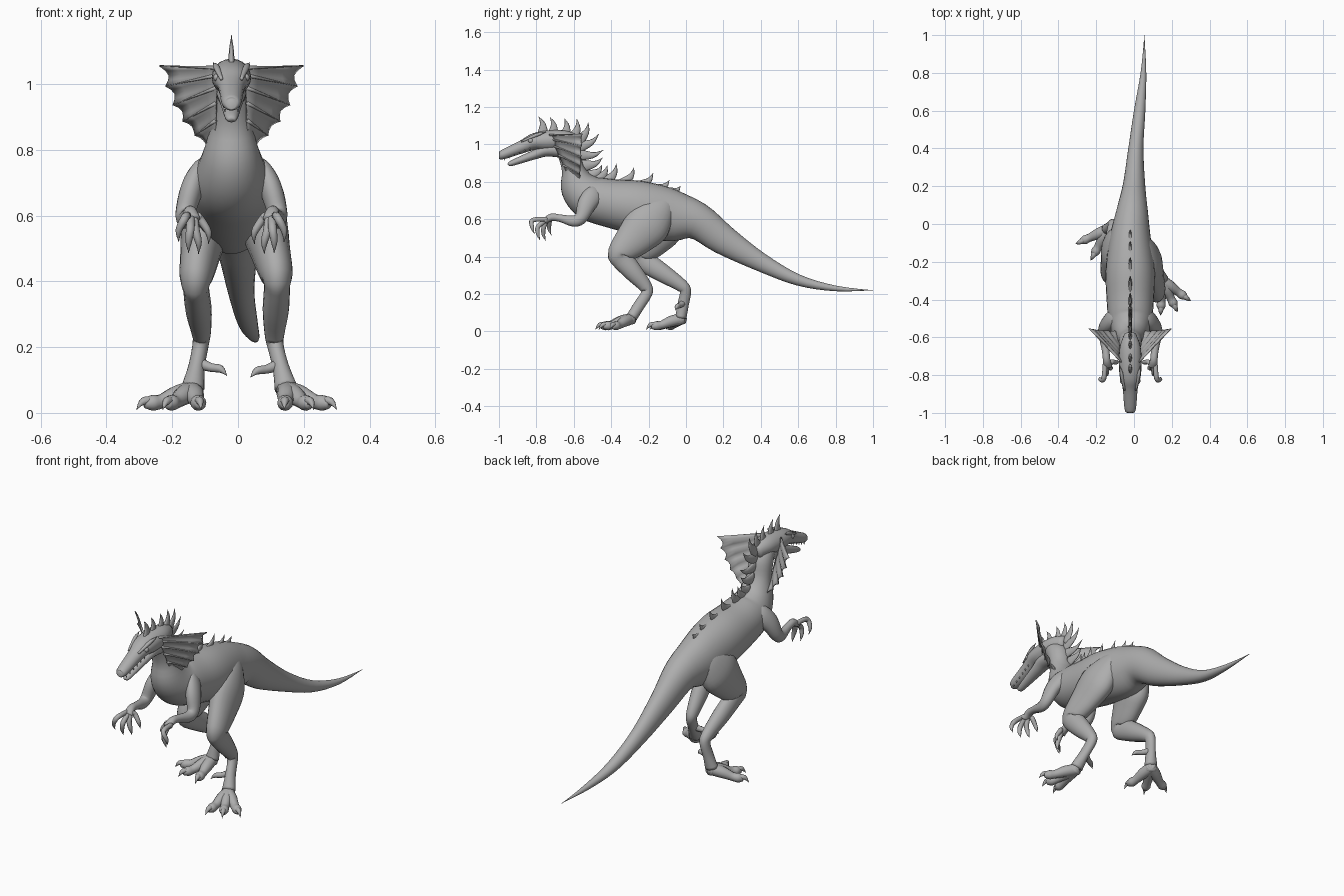
import bpy, bmesh, math
from mathutils import Vector

cube = bpy.data.objects.get("Cube")
if cube:
    bpy.data.objects.remove(cube, do_unlink=True)

MID = -.02  # the body leans slightly off centre


def make_material(name, value):
    mat = bpy.data.materials.new(name)
    mat.use_nodes = True
    colour = (value, value, value, 1)
    mat.diffuse_color = colour
    bsdf = next(n for n in mat.node_tree.nodes if n.type == 'BSDF_PRINCIPLED')
    bsdf.inputs["Base Color"].default_value = colour
    bsdf.inputs["Roughness"].default_value = .7
    return mat


SKIN = make_material("grey_skin", .42)


def finish(name, bm):
    bmesh.ops.recalc_face_normals(bm, faces=bm.faces)
    mesh = bpy.data.meshes.new(name)
    bm.to_mesh(mesh)
    bm.free()
    for poly in mesh.polygons:
        poly.use_smooth = True
    mesh.materials.append(SKIN)
    obj = bpy.data.objects.new(name, mesh)
    bpy.context.collection.objects.link(obj)
    return obj


def resample(sections, steps):
    """Catmull-Rom through every value of the sections."""
    rows, out = [Vector(s) for s in sections], []
    for i in range(len(rows) - 1):
        before, start, end = rows[max(i - 1, 0)], rows[i], rows[i + 1]
        after = rows[min(i + 2, len(rows) - 1)]
        leave, arrive = (end - before) / 2, (after - start) / 2
        for j in range(steps):
            t = j / steps
            ease = t * t * (3 - 2 * t)
            out.append(start.lerp(end, ease) + leave * t * (1 - t) ** 2 - arrive * t * t * (1 - t))
    return out + [rows[-1]]


def loft(name, sections, sides=16, steps=4, axis=(1, 0, 0)):
    """Elliptical tube; each section is x, y, z, half width, half height."""
    rows = resample(sections, steps)
    points = [Vector(row[:3]) for row in rows]
    bm = bmesh.new()
    rings = []
    for i, (point, row) in enumerate(zip(points, rows)):
        tangent = (points[min(i + 1, len(points) - 1)] - points[max(i - 1, 0)]).normalized()
        side = Vector(axis)
        side = (side - tangent * side.dot(tangent)).normalized()
        up = tangent.cross(side)
        width, height = (max(r, .001) for r in row[3:])
        angles = [math.tau * k / sides for k in range(sides)]
        rings.append([bm.verts.new(point + side * width * math.cos(a) + up * height * math.sin(a))
                      for a in angles])
    for a, b in zip(rings, rings[1:]):
        for k in range(sides):
            n = (k + 1) % sides
            bm.faces.new((a[k], a[n], b[n], b[k]))
    bm.faces.new(rings[0])
    bm.faces.new(rings[-1])
    return finish(name, bm)


def ball(name, centre, scale):
    bm = bmesh.new()
    bmesh.ops.create_uvsphere(bm, u_segments=16, v_segments=10, radius=1)
    for v in bm.verts:
        v.co = Vector(centre) + Vector(c * s for c, s in zip(v.co, scale))
    return finish(name, bm)


# Tail, torso and neck in one sweep
loft("tail_torso_and_neck", [
    (.055, 1, .22, 0, 0), (.05, .8, .23, .015, .015), (.03, .6, .275, .03, .03),
    (.01, .4, .37, .04, .05), (0, .2, .49, .06, .08), (-.01, .06, .59, .085, .1),
    (MID, -.08, .62, .11, .14), (MID, -.25, .66, .13, .145), (MID, -.4, .685, .125, .13),
    (MID, -.51, .715, .115, .12), (MID, -.575, .78, .09, .1), (MID, -.605, .87, .065, .06),
    (MID, -.63, .96, .06, .06), (MID, -.67, 1.01, .05, .05)], sides=28)

# Head and open jaw
loft("head", [
    (MID, -.58, 1.015, .03, .035), (MID, -.65, 1.025, .055, .05), (MID, -.74, 1.02, .06, .055),
    (MID, -.81, 1.015, .055, .045), (MID, -.87, .99, .04, .035), (MID, -.98, .945, .03, .025),
    (MID, -1, .94, .015, .015)], sides=20)
loft("lower_jaw", [
    (MID, -.64, .97, .045, .045), (MID, -.74, .97, .045, .035), (MID, -.81, .945, .035, .025),
    (MID, -.93, .9, .02, .015), (MID, -.95, .89, .01, .005)])

for s, hand in ((1, "left"), (-1, "right")):
    def at(dx, *rest):
        return (MID + s * dx, *rest)

    # Eyes, brows and teeth
    ball(hand + "_eye", at(.045, -.83, 1.02), (.01, .014, .012))
    loft(hand + "_brow", [at(.03, -.88, 1.015, .005, .005), at(.045, -.8, 1.05, .01, .01),
                          at(.055, -.75, 1.065, 0, 0)], sides=8)
    for i in range(6):
        gum = Vector(at(.02, -.97, .925)) + Vector((s * .003, .027, .011)) * i
        tip = gum - Vector((0, 0, .01))
        loft(f"{hand}_tooth_{i}", [(*gum, .004, .004), (*tip, 0, 0)], sides=6, steps=1)

    # Pleated neck frill: ribs reach the rim, webs sag between them
    ribs, webs = 6, 4
    top, low = Vector(at(.045, -.73, 1.05)), Vector(at(.05, -.63, .83))
    hinge, rim = [], []
    for i in range(ribs):
        t = i / (ribs - 1)
        bulge = .02 * math.sin(math.pi * t)
        hinge.append(top.lerp(low, t ** 1.4))
        rim.append(Vector(at(.22 - .15 * t + bulge, -.555 - .02 * t, 1.055 - .25 * t - bulge)))
    bm = bmesh.new()
    columns = []
    for i in range((ribs - 1) * webs + 1):
        a = min(i // webs, ribs - 2)
        f = i / webs - a
        sag = math.sin(math.pi * f)
        root, edge = hinge[a].lerp(hinge[a + 1], f), rim[a].lerp(rim[a + 1], f)
        edge = root.lerp(edge, 1 - .12 * sag) + Vector((0, .014 * sag, 0))
        columns.append([bm.verts.new(root.lerp(edge, k / webs)) for k in range(webs + 1)])
    for a, b in zip(columns, columns[1:]):
        for k in range(webs):
            bm.faces.new((a[k], a[k + 1], b[k + 1], b[k]))
    frill = finish(hand + "_frill", bm)
    frill.modifiers.new("thickness", 'SOLIDIFY').thickness = .005
    for i, (a, b) in enumerate(zip(hinge, rim)):
        loft(f"{hand}_frill_rib_{i}", [(*a, .006, .006), (*b, 0, 0)], sides=8, axis=(0, 0, 1))

    # Arm and clawed fingers
    loft(hand + "_arm", [
        at(.06, -.46, .765, .01, .02), at(.09, -.49, .735, .03, .05), at(.12, -.53, .68, .035, .05),
        at(.14, -.56, .61, .03, .035), at(.14, -.6, .59, .025, .03), at(.13, -.67, .605, .02, .02),
        at(.125, -.72, .61, .02, .02), at(.12, -.755, .59, .025, .015)])
    for i in range(4):
        dx, y, z = .16 - .03 * i, -.81 + .03 * i, .52 - .04 * math.sin(i)
        loft(f"{hand}_finger_{i}", [
            at(.08 + dx / 3, -.74, .6, .012, .012), at(.06 + dx / 2, y - .01, z + .075, .013, .013),
            at(dx, y - .012, z + .035, .01, .01), at(dx, y, z, 0, 0)], sides=10)

# Shared leg shape: position along hip, knee, ankle and foot joints, then radii
LEG = [(-.2, .02, .03), (0, .05, .08), (.3, .07, .12), (.65, .06, .1), (.95, .05, .07),
       (1.1, .04, .06), (1.5, .04, .05), (1.9, .03, .035), (2.1, .025, .03), (2.5, .025, .03),
       (2.9, .035, .03)]
# Hip, knee, ankle, foot, then the angle of the first toe and the spread between toes
strides = {
    "left": (1, (.06, -.13, .65), (.12, -.36, .41), (.11, -.2, .22), (.15, -.3, .06), -.05, .5),
    "right": (-1, (-.09, -.08, .63), (-.13, -.26, .4), (-.11, 0, .23), (-.14, -.03, .06), -.15, .65)}
for hand, (s, *joints, first, spread) in strides.items():
    joints = [Vector(j) for j in joints]
    sections = []
    for u, width, height in LEG:
        a = max(int(u), 0)
        sections.append((*joints[a].lerp(joints[a + 1], u - a), width, height))
    loft(hand + "_leg", sections, sides=20)

    # Toes with claws
    foot = joints[-1]
    for i in range(3):
        angle = first + spread * i
        aim = Vector((s * math.sin(angle), -math.cos(angle), 0)) * .185

        def along(f, z, r):
            return (foot.x + aim.x * f, foot.y + aim.y * f, z, r, r)
        loft(f"{hand}_toe_{i}", [along(-.1, .07, .03), along(.25, .055, .03), along(.55, .035, .022),
                                 along(.72, .03, .024), along(.85, .025, .012)], sides=12)
        loft(f"{hand}_claw_{i}", [along(.72, .035, .015), along(.88, .035, .012),
                                  along(1, .01, 0)], sides=8)

    # Raised inner claw
    root = joints[-2].lerp(foot, .45)
    loft(hand + "_inner_claw", [(*root + Vector((-s * dx, -dx / 2, -drop)), r, r) for dx, drop, r in
                                ((0, 0, .02), (.04, .015, .014), (.07, .02, .012), (.09, .04, 0))],
         sides=10, axis=(0, 1, 0))

# Curved spines along head, neck and back: base y and z, backward lean, length
spines = resample([(-.77, 1.06, -.2, .09), (-.65, 1.05, 0, .09), (-.57, 1.03, .5, .1),
                   (-.56, .95, 1.4, .12), (-.5, .84, .8, .07), (-.42, .81, .5, .1),
                   (-.24, .785, .8, .09), (-.08, .745, 1, .06)], 2)
for i, (y, z, lean, length) in enumerate(spines):
    aim = Vector((0, math.sin(lean), math.cos(lean))) * length
    hook = Vector((0, aim.z, -aim.y)) * .15
    base = Vector((MID, y, z))
    loft(f"spine_{i}", [(*base - aim * .2, .011, .034), (*base + aim / 2 + hook, .007, .016),
                        (*base + aim, 0, 0)], sides=8)
